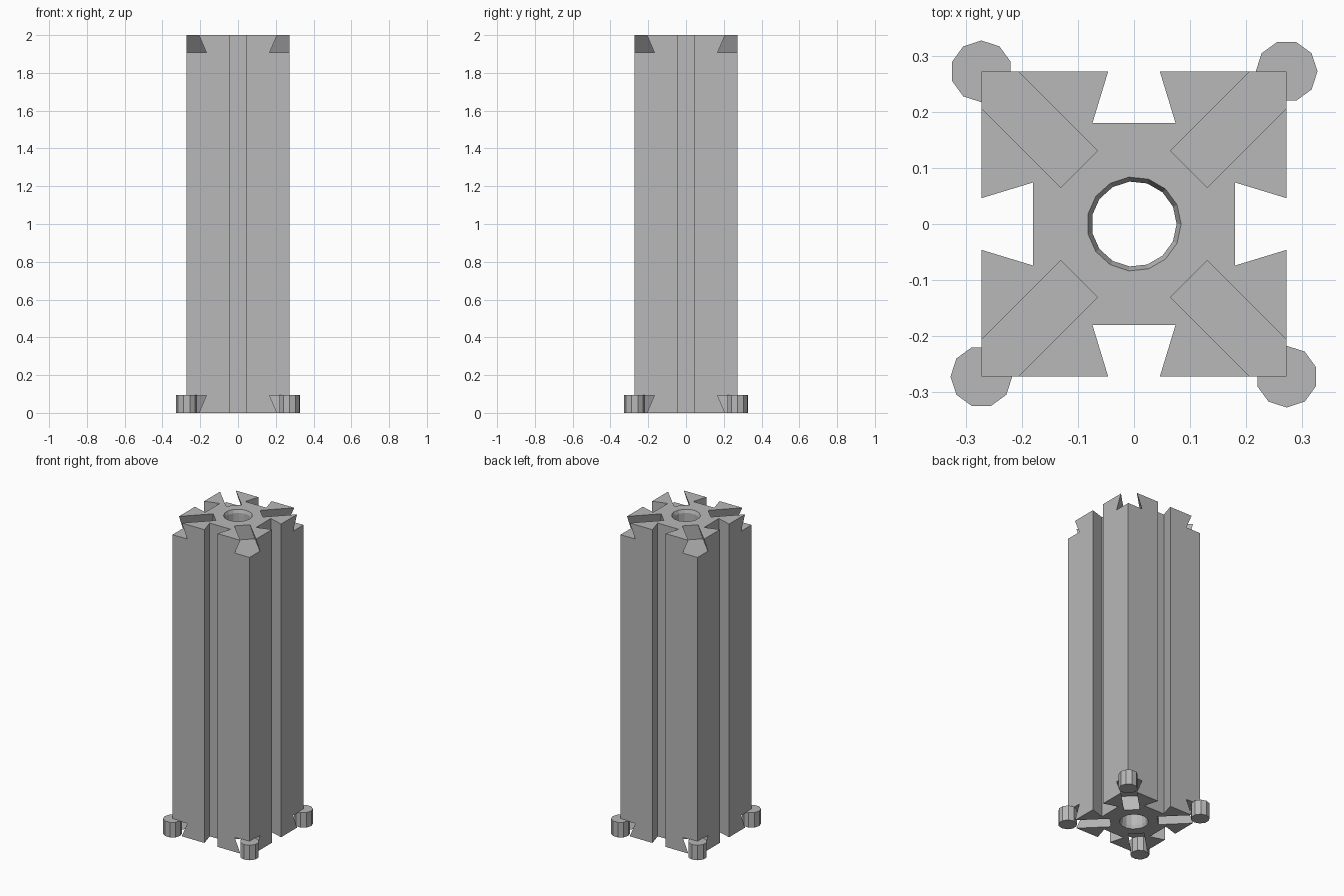
import bpy, bmesh, math
from mathutils import Matrix, Vector

cube = bpy.data.objects.get("Cube")
if cube:
    bpy.data.objects.remove(cube, do_unlink=True)

HALF, HEIGHT = 0.272, 2.0
OPEN, INNER, DEPTH = 0.046, 0.074, 0.092   # dovetail half-widths and depth
BORE, RIM, CHAMFER, BORE_SIDES = 0.076, 0.084, 0.02, 15

grey = bpy.data.materials.new("plain_grey")
grey.use_nodes = True
grey.diffuse_color = (0.48, 0.48, 0.48, 1)
grey.node_tree.nodes["Principled BSDF"].inputs["Base Color"].default_value = (0.48, 0.48, 0.48, 1)


def make_object(name, bm):
    bmesh.ops.recalc_face_normals(bm, faces=bm.faces)
    mesh = bpy.data.meshes.new(name)
    bm.to_mesh(mesh)
    bm.free()
    mesh.materials.append(grey)
    obj = bpy.data.objects.new(name, mesh)
    bpy.context.collection.objects.link(obj)
    return obj


def loft(bm, rings):
    """Closed solid through a list of equal-length point rings."""
    loops = [[bm.verts.new(p) for p in ring] for ring in rings]
    for a, b in zip(loops, loops[1:]):
        for i in range(len(a)):
            j = (i + 1) % len(a)
            bm.faces.new((a[i], a[j], b[j], b[i]))
    bm.faces.new(loops[0][::-1])
    bm.faces.new(loops[-1])


def circle(radius, z, sides):
    return [(radius * math.cos(2 * math.pi * i / sides),
             radius * math.sin(2 * math.pi * i / sides), z) for i in range(sides)]


# Column: square section with a dovetail slot in each side
side = [Vector(p) for p in ((-HALF, -HALF, 0), (-OPEN, -HALF, 0), (-INNER, DEPTH - HALF, 0),
                            (INNER, DEPTH - HALF, 0), (OPEN, -HALF, 0))]
section = [Matrix.Rotation(k * math.pi / 2, 3, 'Z') @ p for k in range(4) for p in side]
bm = bmesh.new()
loft(bm, [section, [p + Vector((0, 0, HEIGHT)) for p in section]])
column = make_object("slotted_column", bm)

# Cutter: chamfered bore and diagonal dovetail grooves at both ends
bm = bmesh.new()
EXTRA = 0.03
wide = RIM + (RIM - BORE) / CHAMFER * EXTRA
loft(bm, [circle(r, z, BORE_SIDES) for r, z in (
    (wide, -EXTRA), (BORE, CHAMFER), (BORE, HEIGHT - CHAMFER), (wide, HEIGHT + EXTRA))])
mouth = OPEN - (INNER - OPEN) / DEPTH * EXTRA
for k in range(4):
    turn = Matrix.Rotation(math.pi / 4 + k * math.pi / 2, 3, 'Z')
    for base, up in ((0, 1), (HEIGHT, -1)):
        rings = [[turn @ Vector((x, w, base + up * d)) for w, d in (
            (-mouth, -EXTRA), (mouth, -EXTRA), (INNER, DEPTH), (-INNER, DEPTH))]
            for x in (0.138, 0.5)]
        loft(bm, rings)
cutter = make_object("groove_cutter", bm)
cutter.hide_render = True

cut = column.modifiers.new("grooves", 'BOOLEAN')
cut.operation = 'DIFFERENCE'
cut.solver = 'EXACT'
cut.object = cutter
bpy.context.view_layer.objects.active = column
bpy.ops.object.modifier_apply(modifier=cut.name)
bpy.data.objects.remove(cutter, do_unlink=True)

# Corner pegs: ten-sided, one at each lower corner
for k, name in enumerate(("back_left", "back_right", "front_right", "front_left")):
    bm = bmesh.new()
    loft(bm, [circle(0.055, z, 10) for z in (0, 0.096)])
    place = Matrix.Rotation(k * math.pi / 2, 4, 'Z') @ Matrix.Translation((HALF, HALF, 0))
    bmesh.ops.transform(bm, matrix=place, verts=bm.verts)
    make_object(name + "_peg", bm)
